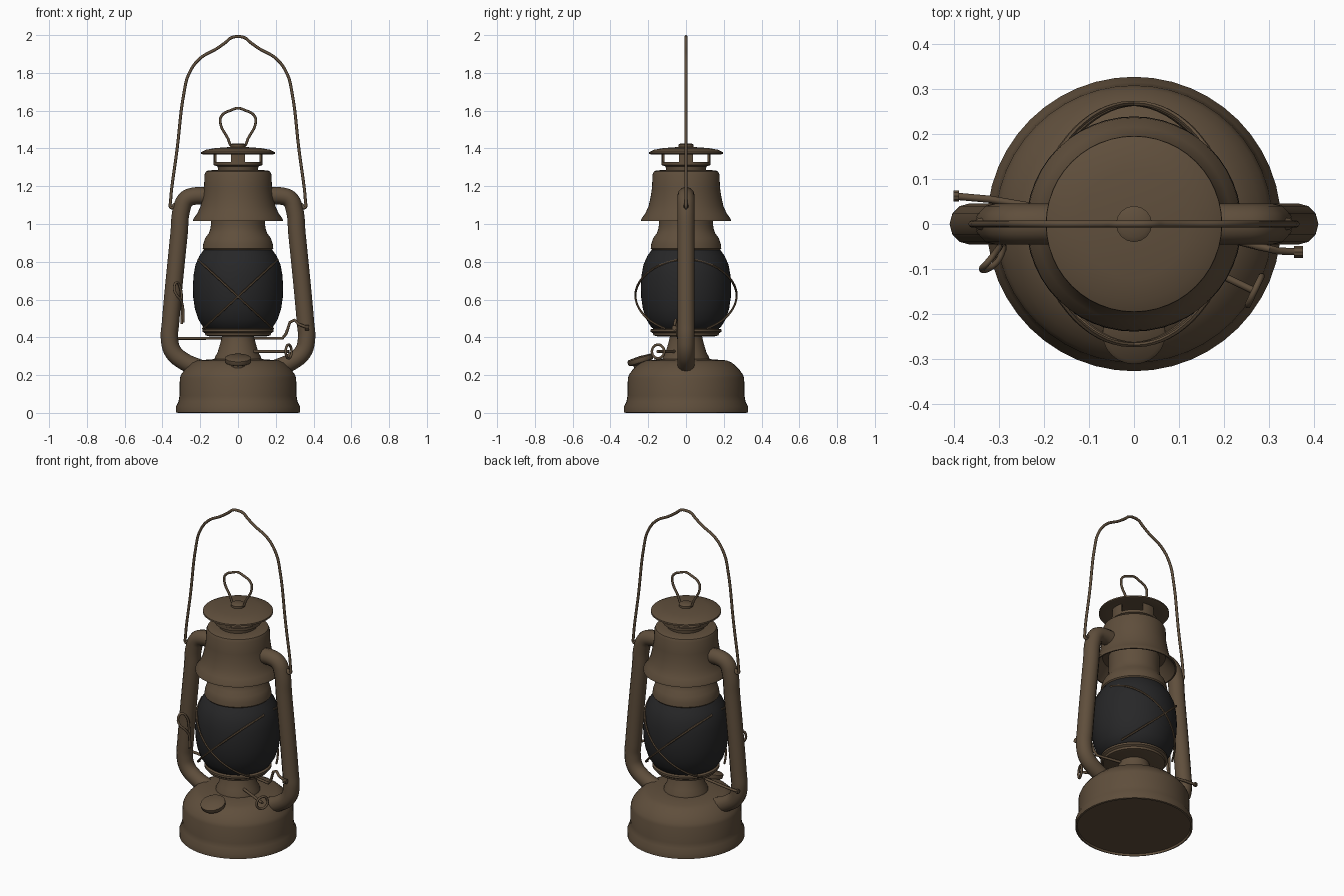
import bpy, bmesh, math
from mathutils import Vector

if "Cube" in bpy.data.objects:
    bpy.data.objects.remove(bpy.data.objects["Cube"])

SIDES = 48


def material(name, rgb):
    m = bpy.data.materials.new(name)
    m.diffuse_color = (*rgb, 1)
    m.use_nodes = True
    m.node_tree.nodes["Principled BSDF"].inputs["Base Color"].default_value = m.diffuse_color
    return m


BROWN = material("aged_brown_metal", (0.115, 0.077, 0.045))
DARK = material("dark_glass", (0.02, 0.02, 0.021))


def finish(ob, mat, angle=35):
    ob.data.materials.clear()
    ob.data.materials.append(mat)
    bpy.ops.object.select_all(action='DESELECT')
    ob.select_set(True)
    bpy.context.view_layer.objects.active = ob
    bpy.ops.object.shade_smooth_by_angle(angle=math.radians(angle))
    return ob


def lathe(name, profile, mat=BROWN, sides=SIDES, loc=(0, 0, 0), rot=(0, 0, 0)):
    """Revolve (radius, z) points around z."""
    bm = bmesh.new()
    verts = [bm.verts.new((r, 0, z)) for r, z in profile]
    edges = [bm.edges.new(p) for p in zip(verts, verts[1:])]
    bmesh.ops.spin(bm, geom=verts + edges, cent=(0, 0, 0), axis=(0, 0, 1),
                   angle=2 * math.pi, steps=sides)
    bmesh.ops.remove_doubles(bm, verts=bm.verts, dist=1e-4)
    bmesh.ops.recalc_face_normals(bm, faces=bm.faces)
    me = bpy.data.meshes.new(name)
    bm.to_mesh(me)
    bm.free()
    ob = bpy.data.objects.new(name, me)
    ob.location, ob.rotation_euler = loc, rot
    bpy.context.collection.objects.link(ob)
    return finish(ob, mat)


def tube(name, points, radius, smooth=True, cyclic=False, res=6, bevel=2):
    """Round wire or pipe through the given points."""
    cu = bpy.data.curves.new(name, 'CURVE')
    cu.dimensions = '3D'
    cu.bevel_depth, cu.bevel_resolution = radius, bevel
    cu.use_fill_caps = True
    cu.resolution_u = res
    sp = cu.splines.new('BEZIER')
    sp.bezier_points.add(len(points) - 1)
    for bp, p in zip(sp.bezier_points, points):
        bp.co = p
        bp.handle_left_type = bp.handle_right_type = 'AUTO' if smooth else 'VECTOR'
    sp.use_cyclic_u = cyclic
    ob = bpy.data.objects.new(name, cu)
    bpy.context.collection.objects.link(ob)
    bpy.ops.object.select_all(action='DESELECT')
    ob.select_set(True)
    bpy.context.view_layer.objects.active = ob
    bpy.ops.object.convert(target='MESH')
    return finish(bpy.context.view_layer.objects.active, BROWN, 50)


def mirrored(half):
    """Extend a left-hand path, ending on x = 0, to the right side."""
    return half + [(-x, y, z) for x, y, z in reversed(half[:-1])]


# Fuel tank and burner
lathe("fuel_tank", [(0, 0.012), (0.315, 0.012), (0.318, 0), (0.327, 0.003), (0.327, 0.035),
                    (0.315, 0.06), (0.31, 0.09), (0.308, 0.185), (0.3, 0.205), (0.28, 0.232),
                    (0.245, 0.265), (0.215, 0.278), (0.12, 0.285), (0, 0.285)])
lathe("burner_cone", [(0.125, 0.28), (0.122, 0.295), (0.108, 0.32), (0.092, 0.375),
                      (0.085, 0.405), (0.085, 0.42)])
lathe("globe_plate", [(0, 0.405), (0.15, 0.405), (0.172, 0.41), (0.175, 0.422), (0.188, 0.43),
                      (0.188, 0.442), (0.165, 0.448), (0, 0.448)])

# Glass globe
lathe("globe", [(0.165, 0.44), (0.185, 0.455), (0.21, 0.495), (0.228, 0.55), (0.237, 0.61),
                (0.239, 0.67), (0.235, 0.73), (0.225, 0.785), (0.205, 0.83), (0.18, 0.865)], DARK)

# Chimney, hood and vent
lathe("chimney_collar", [(0, 0.86), (0.178, 0.86), (0.187, 0.87), (0.184, 0.895), (0.174, 0.925),
                         (0.155, 0.95), (0.146, 0.975), (0.143, 1.0), (0.143, 1.1)])
lathe("hood", [(0.143, 1.09), (0.175, 1.09), (0.205, 1.05), (0.23, 1.016), (0.238, 1.016),
               (0.236, 1.028), (0.216, 1.055), (0.198, 1.095), (0.188, 1.14), (0.18, 1.19),
               (0.177, 1.262), (0.17, 1.278), (0.155, 1.284), (0.105, 1.286), (0, 1.286)])
lathe("vent_neck", [(0.105, 1.28), (0.108, 1.305), (0.13, 1.312), (0.13, 1.328),
                    (0.12, 1.328), (0.1, 1.31), (0, 1.31)])


# Four upright plates holding the cap
def vent_posts():
    bm = bmesh.new()
    half = math.radians(17)
    for k in range(4):
        rows = []
        for i in range(5):
            a = k * math.pi / 2 - half + half * i / 2
            rows.append([bm.verts.new((r * math.cos(a), r * math.sin(a), z))
                         for r, z in ((0.12, 1.315), (0.13, 1.315), (0.13, 1.385), (0.12, 1.385))])
        for a, b in zip(rows, rows[1:]):
            for j in range(4):
                n = (j + 1) % 4
                bm.faces.new((a[j], a[n], b[n], b[j]))
        bm.faces.new(rows[0])
        bm.faces.new(rows[-1])
    bmesh.ops.recalc_face_normals(bm, faces=bm.faces)
    me = bpy.data.meshes.new("vent_posts")
    bm.to_mesh(me)
    bm.free()
    ob = bpy.data.objects.new("vent_posts", me)
    bpy.context.collection.objects.link(ob)
    finish(ob, BROWN)


vent_posts()
lathe("top_cap", [(0, 1.375), (0.14, 1.375), (0.185, 1.368), (0.196, 1.372), (0.195, 1.381),
                  (0.17, 1.393), (0.12, 1.402), (0.05, 1.407), (0, 1.408)])
lathe("cap_stud", [(0.04, 1.4), (0.04, 1.42), (0.03, 1.426), (0, 1.426)], sides=16)
tube("cap_ring", mirrored([(-0.035, 0, 1.415), (-0.052, 0, 1.45), (-0.094, 0, 1.54),
                           (-0.085, 0, 1.575), (-0.035, 0, 1.603), (0, 0, 1.613)]),
     0.007, cyclic=True)

# Side air tubes
for s, side in ((-1, "left"), (1, "right")):
    path = [(0.15, 1.147), (0.235, 1.147), (0.275, 1.13), (0.298, 1.08), (0.312, 0.95),
            (0.358, 0.47), (0.363, 0.395), (0.345, 0.325), (0.29, 0.275), (0.2, 0.235)]
    tube(f"air_tube_{side}", [(s * x, 0, z) for x, z in path], 0.046, bevel=4)
    # Bail pivot ear
    tube(f"bail_ear_{side}", [(s * 0.3, 0, 1.125), (s * 0.345, 0, 1.09)], 0.013, smooth=False)

# Carrying bail
tube("bail", mirrored([(-0.335, 0, 1.09), (-0.355, 0, 1.087), (-0.357, 0, 1.12), (-0.322, 0, 1.4),
                       (-0.285, 0, 1.7), (-0.262, 0, 1.79), (-0.205, 0, 1.873), (-0.11, 0, 1.93),
                       (-0.065, 0, 1.962), (-0.035, 0, 1.986), (0, 0, 1.992)]), 0.008)

# Crossed guard wires, front and back
for fy, face in ((-1, "front"), (1, "back")):
    for sx, lean in ((1, "a"), (-1, "b")):
        pts = []
        for i in range(13):
            t = i / 12
            x = -0.21 + 0.395 * t
            r = 0.215 + 0.053 * math.sin(math.pi * t)
            pts.append((sx * x, fy * math.sqrt(max(r * r - x * x, 0)), 0.81 - 0.365 * t))
        tube(f"guard_wire_{face}_{lean}", pts, 0.006, res=2, bevel=1)

# Filler cap on the front shoulder
lathe("filler_cap", [(0.045, -0.06), (0.045, 0), (0.066, 0.008), (0.07, 0.016), (0.07, 0.032),
                     (0.06, 0.038), (0, 0.042)], sides=24,
      loc=(0, -0.235, 0.26), rot=(math.radians(17), 0, 0))

# Globe lift lever
tube("lift_lever", [(-0.4, 0.062, 0.395), (-0.32, 0.055, 0.395), (0.235, -0.04, 0.395),
                    (0.255, -0.045, 0.42), (0.275, -0.05, 0.48), (0.3, -0.055, 0.492),
                    (0.32, -0.06, 0.47), (0.37, -0.062, 0.45)], 0.008, smooth=False)
lathe("lever_stop", [(0, -0.01), (0.014, -0.01), (0.014, 0.01), (0, 0.01)], sides=10,
      loc=(0.365, -0.062, 0.45), rot=(0, math.pi / 2, 0))
lathe("lever_end", [(0, -0.006), (0.013, -0.006), (0.013, 0.006), (0, 0.006)], sides=10,
      loc=(-0.395, 0.062, 0.395), rot=(0, math.pi / 2, 0))

# Lift handle loop beside the left tube
tube("lift_loop", [(-0.298, -0.05, 0.47), (-0.298, -0.05, 0.6), (-0.305, -0.06, 0.66),
                   (-0.325, -0.085, 0.69), (-0.338, -0.1, 0.66), (-0.325, -0.1, 0.625),
                   (-0.305, -0.085, 0.6), (-0.292, -0.06, 0.56), (-0.29, -0.05, 0.48)], 0.007)

# Wick adjuster: shaft and wire wheel
tube("wick_shaft", [(0.06, -0.05, 0.325), (0.27, -0.15, 0.325)], 0.008, smooth=False)
axis = Vector((0.21, -0.1, 0)).normalized()
side_dir = Vector((0.1, 0.21, 0)).normalized()
center = Vector((0.268, -0.148, 0.325))
tube("wick_wheel", [center + side_dir * 0.036 * math.cos(a) + Vector((0, 0, 0.036 * math.sin(a)))
                    for a in (i * math.pi / 4 for i in range(8))], 0.007, cyclic=True, res=3)
